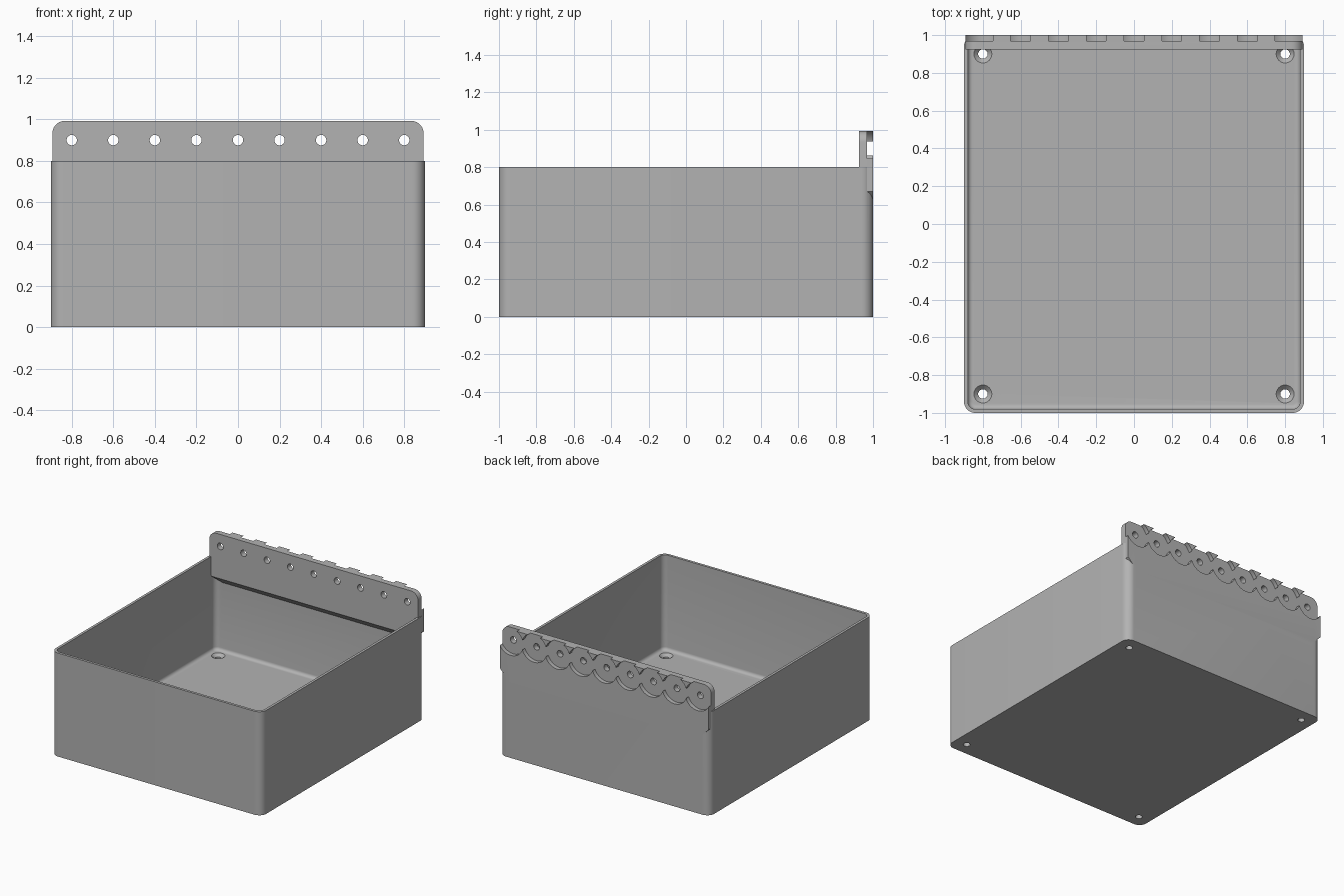
import bpy, bmesh, math
from mathutils import Vector, Matrix

if "Cube" in bpy.data.objects:
    bpy.data.objects.remove(bpy.data.objects["Cube"], do_unlink=True)

grey = bpy.data.materials.new("plain_grey")
grey.use_nodes = True
grey.diffuse_color = (0.45, 0.45, 0.45, 1)
grey.node_tree.nodes["Principled BSDF"].inputs["Base Color"].default_value = grey.diffuse_color

HALF_X, HALF_Y, RIM = 0.9, 1.0, 0.8
WALL, FLOOR, CORNER = 0.02, 0.065, 0.06
LIP_X, LIP_FRONT, LIP_TOP = 0.893, 0.925, 0.993


def make_object(name, bm):
    bmesh.ops.recalc_face_normals(bm, faces=bm.faces)
    mesh = bpy.data.meshes.new(name)
    bm.to_mesh(mesh)
    bm.free()
    mesh.materials.append(grey)
    obj = bpy.data.objects.new(name, mesh)
    bpy.context.collection.objects.link(obj)
    return obj


def prism(points, offset):
    """Extrude a closed outline of 3D points along an offset."""
    bm = bmesh.new()
    face = bm.faces.new([bm.verts.new(p) for p in points])
    new = bmesh.ops.extrude_face_region(bm, geom=[face])["geom"]
    bmesh.ops.translate(bm, verts=[g for g in new if isinstance(g, bmesh.types.BMVert)],
                        vec=offset)
    return bm


def arc(cx, cy, r, start, steps=10):
    angles = [math.radians(start + 90 * i / steps) for i in range(steps + 1)]
    return [(cx + r * math.cos(a), cy + r * math.sin(a)) for a in angles]


def rounded_box(hx, hy, r, z0, z1):
    ix, iy = hx - r, hy - r
    outline = (arc(ix, iy, r, 0) + arc(-ix, iy, r, 90)
               + arc(-ix, -iy, r, 180) + arc(ix, -iy, r, 270))
    return prism([(x, y, z0) for x, y in outline], (0, 0, z1 - z0))


def add_cylinder(bm, centre, r_low, r_high, depth, sides=32, along_y=False):
    turn = Matrix.Rotation(math.pi / 2, 4, "X") if along_y else Matrix()
    bmesh.ops.create_cone(bm, cap_ends=True, segments=sides, radius1=r_low, radius2=r_high,
                          depth=depth, matrix=Matrix.Translation(centre) @ turn)


def boolean(target, bm, operation):
    """Combine a temporary solid with the target."""
    helper = make_object("helper", bm)
    helper.hide_render = True
    mod = target.modifiers.new("combine", "BOOLEAN")
    mod.operation, mod.solver, mod.object = operation, "EXACT", helper
    bpy.context.view_layer.objects.active = target
    bpy.ops.object.modifier_apply(modifier=mod.name)
    bpy.data.objects.remove(helper, do_unlink=True)


# Open box with a filleted cavity
tray = make_object("open_box", rounded_box(HALF_X, HALF_Y, CORNER, 0, RIM))
cavity = rounded_box(HALF_X - WALL, HALF_Y - WALL, CORNER - WALL, FLOOR, RIM + 0.1)
floor_edges = [e for e in cavity.edges if all(abs(v.co.z - FLOOR) < 1e-4 for v in e.verts)]
bmesh.ops.bevel(cavity, geom=floor_edges, offset=0.025, segments=5, profile=0.5,
                affect="EDGES")
boolean(tray, cavity, "DIFFERENCE")

# Hanging lip: rounded top corners, sloped ends and a sloped underside
top = arc(LIP_X - CORNER, LIP_TOP - CORNER, CORNER, 0)
right = [(LIP_X - 0.08, 0.59), (LIP_X, 0.67)] + top
outline = right + [(-x, z) for x, z in reversed(right)]
lip = prism([(x, LIP_FRONT, z) for x, z in outline], (0, HALF_Y - LIP_FRONT, 0))
cut = bmesh.ops.bisect_plane(lip, geom=lip.verts[:] + lip.edges[:] + lip.faces[:],
                             plane_co=(0, LIP_FRONT, 0.65), plane_no=Vector((0, -1, -1)),
                             clear_outer=True)
bmesh.ops.holes_fill(lip, edges=[e for e in lip.edges if e.is_boundary])
boolean(tray, lip, "UNION")

# Round pockets on the back of the lip, each with a through hole
for radius, y0, y1, sides in ((0.107, 0.968, 1.05, 64), (0.025, 0.85, 1.05, 32)):
    for i in range(-4, 5):
        cutter = bmesh.new()
        add_cylinder(cutter, (i * 0.2, (y0 + y1) / 2, 0.9), radius, radius, y1 - y0, sides, True)
        boolean(tray, cutter, "DIFFERENCE")

# Countersunk screw holes in the floor
for x in (-0.8, 0.8):
    for y in (-0.9, 0.9):
        shaft = bmesh.new()
        add_cylinder(shaft, (x, y, 0), 0.025, 0.025, 0.3)
        boolean(tray, shaft, "DIFFERENCE")
        sink = bmesh.new()
        add_cylinder(sink, (x, y, FLOOR - 0.01), 0.02, 0.055, 0.035)
        boolean(tray, sink, "DIFFERENCE")

# Smooth rounded surfaces, keep hard edges sharp
bpy.ops.object.select_all(action="DESELECT")
tray.select_set(True)
bpy.context.view_layer.objects.active = tray
bpy.ops.object.shade_smooth_by_angle(angle=math.radians(30))
